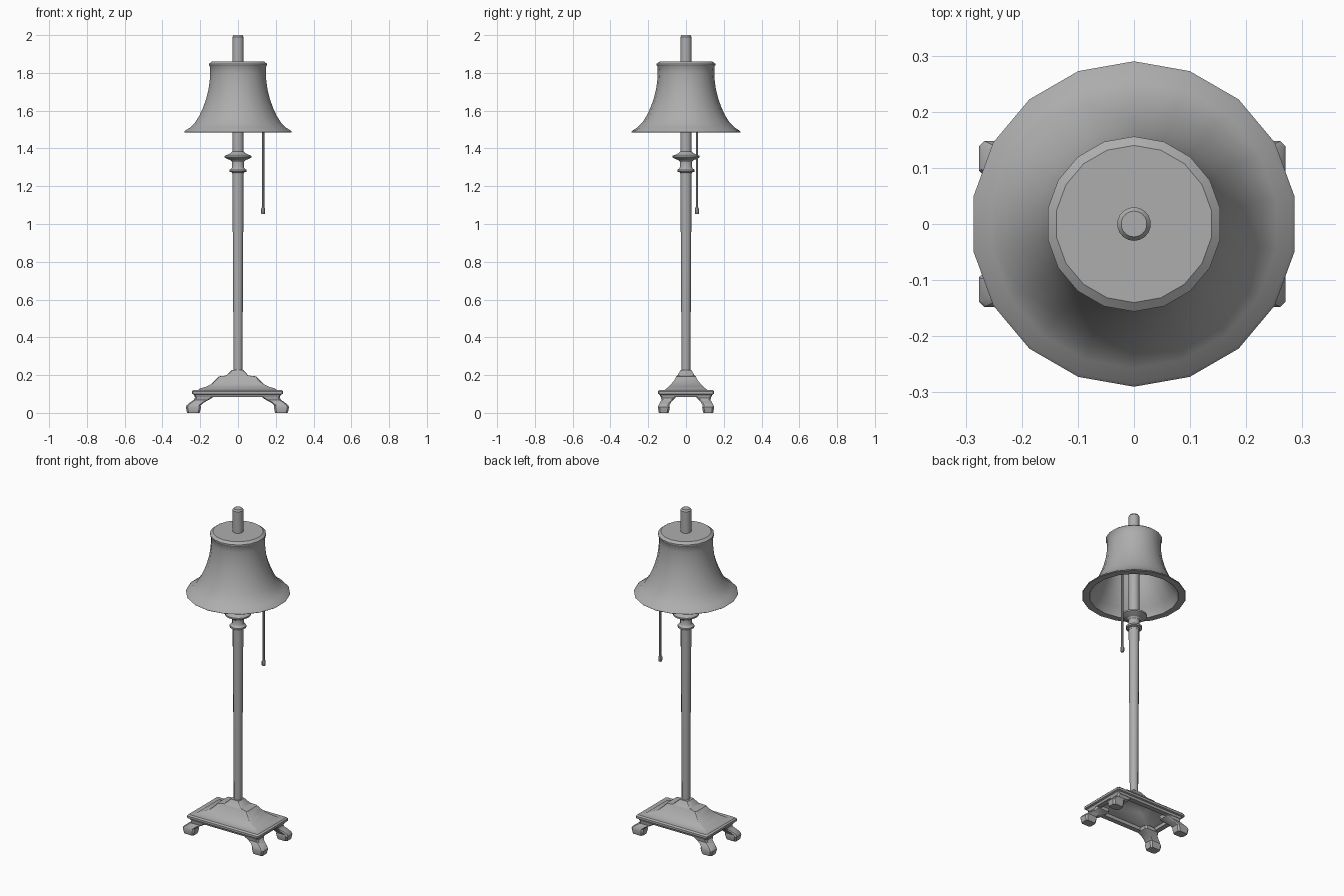
import bpy, bmesh, math

metal = bpy.data.materials.new("dark_grey")
metal.diffuse_color = (0.42, 0.42, 0.42, 1)


def finish(name, rings):
    """Skin a list of equal-length point rings, capping both ends."""
    bm = bmesh.new()
    loops = [[bm.verts.new(p) for p in ring] for ring in rings]
    n = len(loops[0])
    for a, b in zip(loops, loops[1:]):
        for i in range(n):
            j = (i + 1) % n
            bm.faces.new((a[i], a[j], b[j], b[i]))
    bm.faces.new(loops[0][::-1])
    bm.faces.new(loops[-1])
    bmesh.ops.recalc_face_normals(bm, faces=bm.faces)
    mesh = bpy.data.meshes.new(name)
    bm.to_mesh(mesh)
    bm.free()
    mesh.materials.append(metal)
    obj = bpy.data.objects.new(name, mesh)
    bpy.context.collection.objects.link(obj)
    bpy.ops.object.select_all(action='DESELECT')
    obj.select_set(True)
    bpy.context.view_layer.objects.active = obj
    bpy.ops.object.shade_smooth_by_angle(angle=math.radians(32))
    return obj


def lathe(name, profile, sides, x=0, y=0):
    """Revolve (radius, z) points, with a vertex on +y."""
    ang = [math.pi / 2 + 2 * math.pi * i / sides for i in range(sides)]
    return finish(name, [[(x + r * math.cos(a), y + r * math.sin(a), z) for a in ang]
                         for r, z in profile])


def loft(name, sections, cut):
    """Loft chamfered rectangles given as (cx, cy, z, half_x, half_y)."""
    rings = []
    for cx, cy, z, hx, hy in sections:
        c = min(cut, hx * 0.4, hy * 0.4)
        pts = [(hx, hy - c), (hx - c, hy), (c - hx, hy), (-hx, hy - c),
               (-hx, c - hy), (c - hx, -hy), (hx - c, -hy), (hx, c - hy)]
        rings.append([(cx + px, cy + py, z) for px, py in pts])
    return finish(name, rings)


# bell shade: inner wall from the ceiling down, flat rim, then outer wall up
outer = [(0.287, 1.484), (0.29, 1.487), (0.284, 1.494), (0.257, 1.511), (0.232, 1.536),
         (0.208, 1.573), (0.188, 1.616), (0.172, 1.66), (0.159, 1.71), (0.152, 1.76),
         (0.150, 1.80), (0.152, 1.835), (0.156, 1.841), (0.156, 1.848), (0.14, 1.86)]
inner = [(r - 0.012, z - 0.004) for r, z in reversed(outer[4:12])]
lathe("shade", inner + [(0.245, 1.495), (0.248, 1.484)] + outer, 18)

# tapered pole, ringed collar and upper stem with finial
lathe("pole", [(0.0235, 0.215), (0.026, 0.7), (0.030, 1.275)], 12)
lathe("collar", [(0.030, 1.265), (0.032, 1.273), (0.046, 1.277), (0.046, 1.287),
                 (0.036, 1.293), (0.032, 1.300), (0.032, 1.328), (0.038, 1.337),
                 (0.058, 1.345), (0.072, 1.352), (0.072, 1.361), (0.058, 1.366),
                 (0.04, 1.374), (0.031, 1.384)], 18)
lathe("upper_stem", [(0.030, 1.37), (0.030, 1.991), (0.023, 2.0)], 18)

# pull cord and its weight
lathe("pull_cord", [(0.006, 1.075), (0.006, 1.70)], 8, 0.133, 0.058)
lathe("cord_weight", [(0.009, 1.053), (0.011, 1.058), (0.011, 1.080), (0.006, 1.09)],
      8, 0.133, 0.058)

# stepped rectangular base, hollow underneath
base_x = -0.003
base = [(0.06, 0.03, 0.175), (0.10, 0.05, 0.155), (0.17, 0.085, 0.115), (0.195, 0.105, 0.105),
        (0.195, 0.105, 0.085), (0.225, 0.135, 0.085), (0.231, 0.14, 0.097),
        (0.241, 0.148, 0.101), (0.241, 0.148, 0.114), (0.233, 0.14, 0.122),
        (0.207, 0.112, 0.122), (0.197, 0.102, 0.130), (0.168, 0.092, 0.138),
        (0.138, 0.078, 0.153), (0.118, 0.062, 0.173), (0.10, 0.052, 0.193),
        (0.058, 0.046, 0.198), (0.03, 0.028, 0.228)]
loft("base", [(base_x, 0, z, hx, hy) for hx, hy, z in base], 0.006)

# four curved bracket legs ending in block feet
leg = [(0.233, 0.118, 0.0, 0.033, 0.026), (0.233, 0.118, 0.006, 0.035, 0.028),
       (0.233, 0.117, 0.030, 0.040, 0.031), (0.232, 0.117, 0.040, 0.037, 0.029),
       (0.213, 0.108, 0.056, 0.037, 0.029), (0.192, 0.099, 0.068, 0.039, 0.031),
       (0.179, 0.094, 0.080, 0.046, 0.038), (0.179, 0.094, 0.10, 0.050, 0.040)]
for sx, xn in ((1, "right"), (-1, "left")):
    for sy, yn in ((1, "back"), (-1, "front")):
        loft(f"leg_{yn}_{xn}", [(base_x + sx * cx, sy * cy, z, hx, hy)
                                for cx, cy, z, hx, hy in leg], 0.009)
